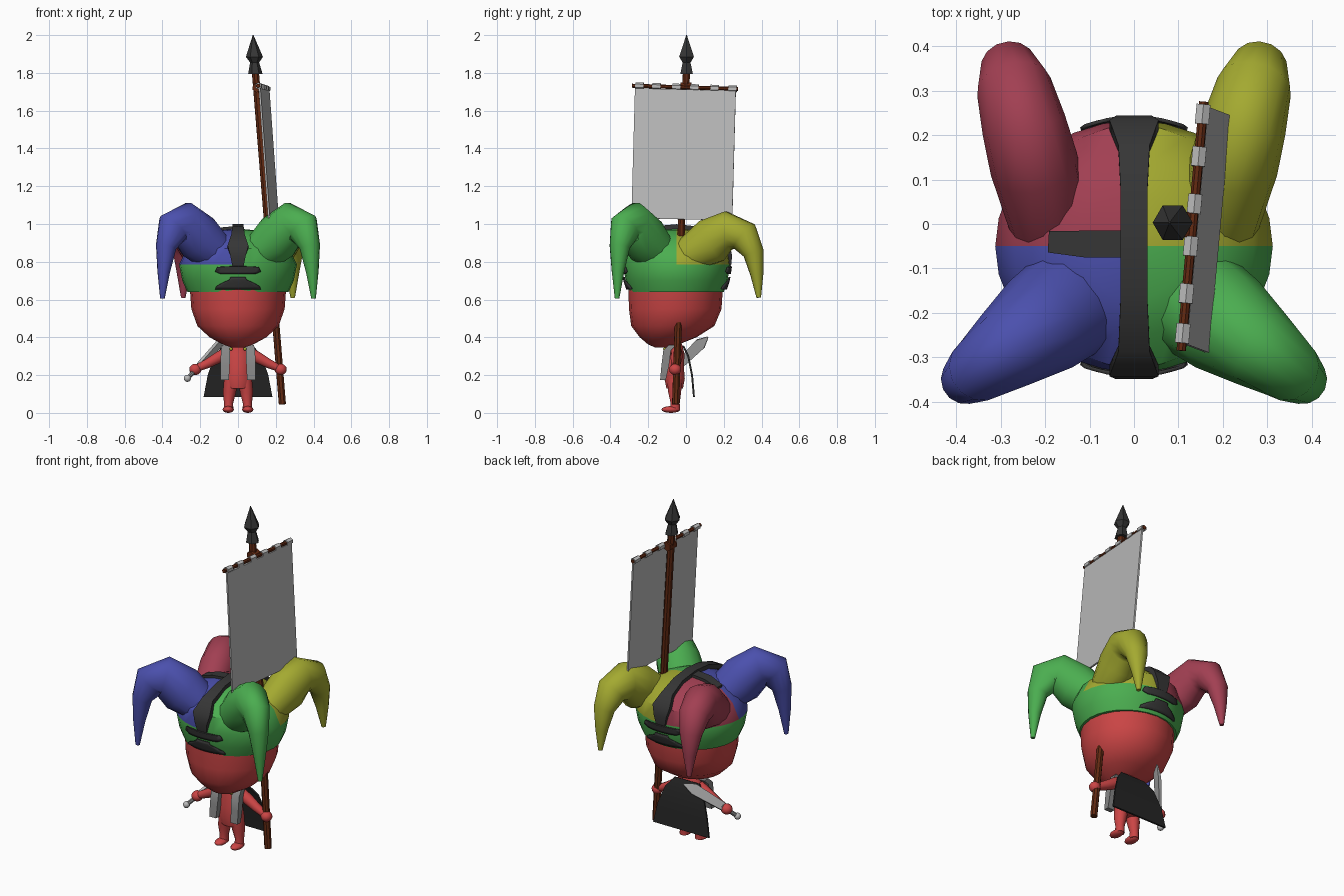
import bpy, bmesh, math
from mathutils import Vector

cube = bpy.data.objects.get("Cube")
if cube:
    bpy.data.objects.remove(cube, do_unlink=True)


def material(name, r, g, b):
    m = bpy.data.materials.new(name)
    m.use_nodes = True
    m.diffuse_color = (r, g, b, 1)
    m.node_tree.nodes["Principled BSDF"].inputs["Base Color"].default_value = (r, g, b, 1)
    return m


green = material("green", .07, .42, .08)
blue = material("blue", .07, .08, .42)
crimson = material("crimson", .36, .05, .085)
yellow = material("yellow", .37, .4, .03)
red = material("red skin", .6, .06, .06)
dark = material("charcoal", .036, .036, .036)
black = material("cape black", .018, .018, .018)
brown = material("brown wood", .12, .022, .006)
steel = material("light grey", .5, .5, .5)
grey = material("vest grey", .24, .24, .24)


def finish(name, bm, mats, angle=40):
    bmesh.ops.recalc_face_normals(bm, faces=bm.faces)
    me = bpy.data.meshes.new(name)
    bm.to_mesh(me)
    bm.free()
    for m in mats:
        me.materials.append(m)
    for p in me.polygons:
        p.use_smooth = True
    me.set_sharp_from_angle(angle=math.radians(angle))
    ob = bpy.data.objects.new(name, me)
    bpy.context.collection.objects.link(ob)
    return ob


def loft(name, rings, mat, n=12, side=(1, 0, 0), axis=None, angle=40):
    """Skin through rings (x, y, z, half width along side, half depth)."""
    bm = bmesh.new()
    centres = [Vector(r[:3]) for r in rings]
    last = len(rings) - 1
    turn, grow = (math.pi / 4, math.sqrt(2)) if n == 4 else (0, 1)
    loops = []
    for i, r in enumerate(rings):
        t = Vector(axis) if axis else centres[min(i + 1, last)] - centres[max(i - 1, 0)]
        t.normalize()
        u = Vector(side)
        u = (u - t * u.dot(t)).normalized()
        v = t.cross(u)
        loops.append([bm.verts.new(centres[i]
                      + u * r[3] * grow * math.cos(turn + 2 * math.pi * k / n)
                      + v * r[4] * grow * math.sin(turn + 2 * math.pi * k / n)) for k in range(n)])
    for lo, hi in zip(loops, loops[1:]):
        for k in range(n):
            j = (k + 1) % n
            bm.faces.new((lo[k], lo[j], hi[j], hi[k]))
    bm.faces.new(loops[0])
    bm.faces.new(loops[-1])
    return finish(name, bm, [mat], angle)


def rod(name, a, b, r, mat, n=8):
    return loft(name, [(*a, r, r), (*b, r, r)], mat, n, side=(.3, .9, .1))


def ball(name, centre, size, mat):
    bm = bmesh.new()
    bmesh.ops.create_uvsphere(bm, u_segments=12, v_segments=8, radius=1)
    bmesh.ops.scale(bm, vec=size, verts=bm.verts)
    bmesh.ops.translate(bm, vec=centre, verts=bm.verts)
    return finish(name, bm, [mat], 60)


UP = (0, 0, 1)

# Head
loft("head", [(0, -.13, .345, .03, .03), (0, -.12, .362, .08, .08), (0, -.095, .4, .15, .15),
              (0, -.07, .46, .215, .22), (0, -.057, .55, .247, .245),
              (0, -.055, .66, .255, .25)], red, 20, axis=UP)

# Hat cap: green band below, four coloured quarters above
CY = -.05
CAP = [(.64, .268, .25), (.7, .295, .27), (.785, .312, .283), (.87, .27, .272),
       (.93, .2, .2), (.965, .11, .12), (.975, .01, .01)]
hat = loft("hat_cap", [(0, CY, z, a, b) for z, a, b in CAP], green, 28, axis=UP)
for m in (blue, crimson, yellow):
    hat.data.materials.append(m)
for p in hat.data.polygons:
    x, y, z = p.center
    if z > .785:
        p.material_index = (1 if x < 0 else 0) if y < CY else (2 if x < 0 else 3)


def cap_radii(z):
    for (z0, a0, b0), (z1, a1, b1) in zip(CAP, CAP[1:]):
        if z <= z1:
            f = (z - z0) / (z1 - z0)
            return a0 + (a1 - a0) * f, b0 + (b1 - b0) * f


# Four drooping hat tails, each (fraction along, height, half width, half depth)
FRONT = [(0, .84, .13, .1), (.32, .93, .12, .13), (.6, 1.005, .095, .115), (.8, .98, .075, .095),
         (.93, .88, .055, .055), (.975, .75, .034, .034), (1, .605, .012, .012)]
REAR = [(0, .83, .09, .09), (.35, .91, .1, .125), (.58, .965, .095, .105), (.8, .935, .085, .085),
        (.93, .845, .062, .055), (.975, .73, .036, .034), (1, .61, .012, .012)]


def tail(name, sx, start, end, shape, mat):
    d = Vector((sx * (end[0] - start[0]), end[1] - start[1]))
    rings = [(sx * start[0] + d.x * f, start[1] + d.y * f, z, a, b) for f, z, a, b in shape]
    loft(name, rings, mat, 14, side=(-d.y, d.x, 0), angle=70)


for sx, word, front_mat, rear_mat in ((1, "left", green, yellow), (-1, "right", blue, crimson)):
    tail("front_tail_" + word, sx, (.12, -.16), (.4, -.365), FRONT, front_mat)
    tail("rear_tail_" + word, sx, (.19, .0), (.29, .385), REAR, rear_mat)

# Crest over the hat and the short patch on its right side
loft("hat_crest", [(0, y, z, w, .014) for y, z, w in (
    (-.325, .78, .03), (-.335, .83, .04), (-.33, .88, .055), (-.28, .935, .035), (-.16, .975, .03),
    (-.05, .985, .03), (.07, .972, .03), (.17, .93, .035), (.222, .88, .055),
    (.23, .83, .04), (.225, .78, .03))], dark, 4)
loft("hat_side_patch", [(-.19, -.04, .945, .024, .008), (-.11, -.045, .972, .03, .008),
                        (0, -.045, .982, .03, .008)], dark, 4, side=(0, 1, 0))


# Emblem plates hugging the band, front and back; rows are (height, half width)
def emblem(name, rows, sy):
    bm = bmesh.new()
    grid = []
    for z, w in rows:
        a, b = cap_radii(z)
        xs = [w * (k / 4 - 1) for k in range(9)]
        grid.append([bm.verts.new((x, CY + sy * (b * math.sqrt(1 - (x / a) ** 2) + .008), z))
                     for x in xs])
    for lo, hi in zip(grid, grid[1:]):
        for k in range(8):
            bm.faces.new((lo[k], lo[k + 1], hi[k + 1], hi[k]))
    ob = finish(name, bm, [dark])
    mod = ob.modifiers.new("thickness", "SOLIDIFY")
    mod.thickness = .008
    mod.offset = 0


for word, sy in (("front", -1), ("back", 1)):
    emblem(word + "_emblem_upper", [(.735, .09), (.748, .12), (.772, .11), (.776, .06)], sy)
    emblem(word + "_emblem_lower", [(.655, .12), (.67, .115), (.69, .08), (.705, .045), (.72, .04)], sy)

# Body
loft("torso", [(0, -.06, .13, .06, .045), (0, -.06, .18, .075, .055), (0, -.06, .24, .066, .05),
               (0, -.055, .31, .07, .048), (0, -.055, .345, .055, .04), (0, -.06, .38, .04, .035)],
     red, 14, axis=UP)

for s, word in ((1, "left"), (-1, "right")):
    loft("leg_" + word, [(s * .038, -.06, .18, .036, .042), (s * .045, -.06, .11, .035, .036),
                         (s * .05, -.057, .05, .024, .025), (s * .05, -.06, .012, .026, .03)],
         red, 10, axis=UP)
    ball("foot_" + word, (s * .052, -.08, .018), (.03, .05, .018), red)
    loft("arm_" + word, [(s * .05, -.05, .325, .03, .03), (s * .1, -.05, .295, .032, .032),
                         (s * .16, -.053, .262, .026, .026), (s * .215, -.057, .237, .02, .02)],
         red, 10, side=(0, 1, 0))
    ball("hand_" + word, (s * .226, -.057, .23), (.032, .032, .03), red)
    loft("vest_panel_" + word, [(s * .06, -.07, .36, .024, .02), (s * .066, -.1, .33, .025, .02),
                                (s * .068, -.11, .25, .024, .02), (s * .07, -.122, .175, .022, .015)],
         grey, 4, axis=UP)
    ball("collar_clasp_" + word, (s * .037, -.112, .338), (.009, .009, .009), yellow)

# Cape
loft("cape", [(0, -.015, .355, .08, .005), (0, .012, .3, .125, .005), (0, .032, .2, .16, .005),
              (0, .042, .085, .182, .005)], black, 4)

# Sword in the right hand
flat = (0, -.7, .7)
loft("sword_blade", [(-.21, -.045, .245, .022, .008), (-.1, .075, .365, .03, .008),
                     (-.065, .115, .4, .004, .003)], steel, 4, side=flat)
rod("sword_grip", (-.265, -.095, .185), (-.205, -.04, .25), .012, grey)
ball("sword_pommel", (-.268, -.098, .183), (.019, .019, .019), steel)

# Banner pole and spearhead
rod("banner_pole", (.235, -.055, .045), (.09, .003, 1.83), .02, brown)
loft("spearhead", [(.092, .003, 1.795, .038, .038), (.088, .003, 1.855, .024, .024),
                   (.087, .003, 1.885, .045, .045), (.08, .003, 2, .002, .002)],
     dark, 6, axis=UP, angle=20)

# Crossbar, rings, binding and cloth
bar_a, bar_b = Vector((.106, -.285, 1.732)), Vector((.157, .275, 1.715))
along = (bar_b - bar_a).normalized()
rod("crossbar", bar_a, bar_b, .011, brown)
rod("crossbar_binding", (.1, -.028, 1.722), (.105, .028, 1.722), .026, brown, 6)
for i, f in enumerate((.07, .23, .42, .59, .78, .95)):
    c = bar_a.lerp(bar_b, f)
    rod("cloth_ring_%d" % (i + 1), c - along * .022, c + along * .022, .018, steel, 6)
loft("banner_cloth", [(.138, -.003, 1.712, .268, .005), (.188, -.022, 1.025, .268, .005)],
     steel, 4, side=along)
